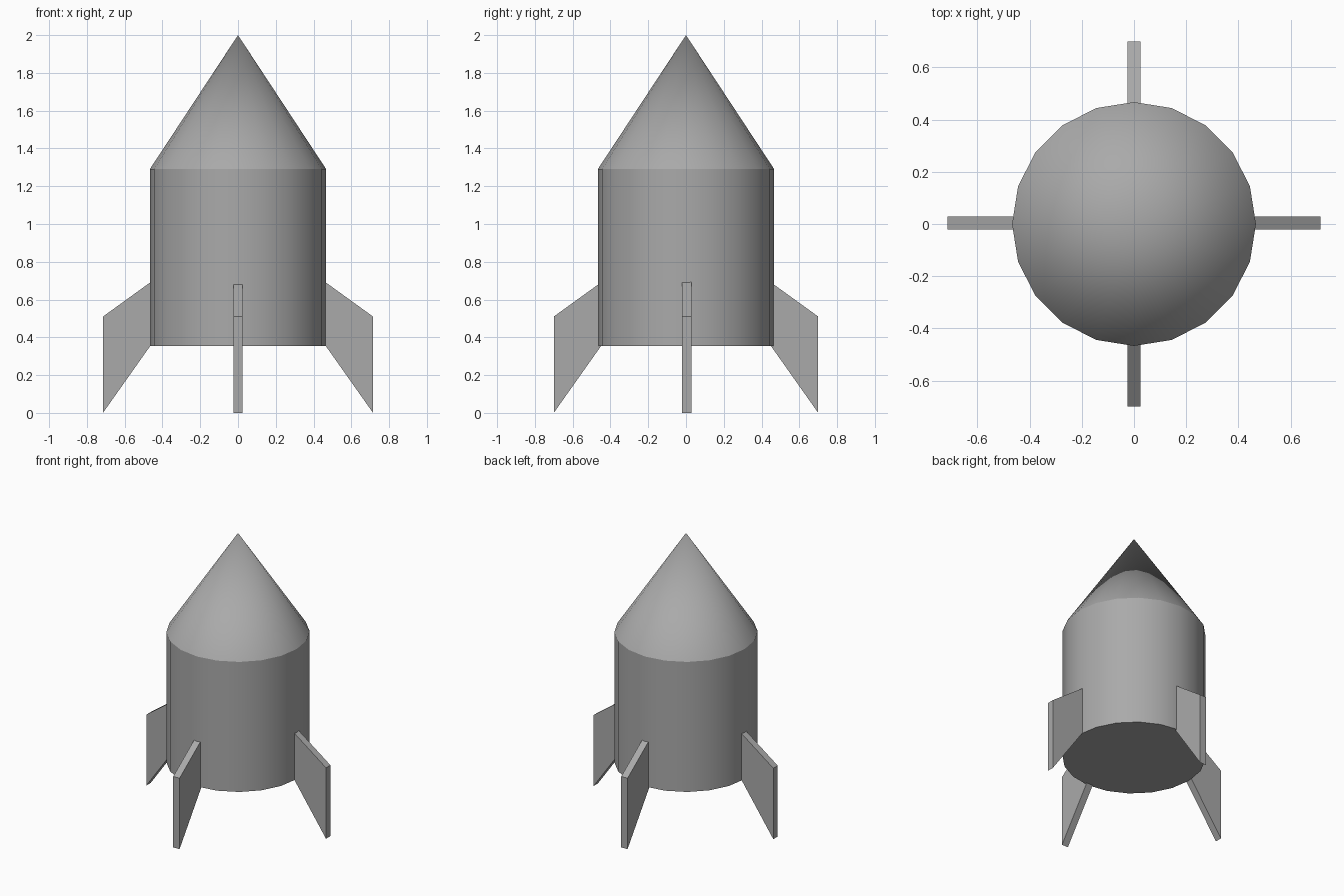
import bpy, bmesh, math
from mathutils import Matrix

# Remove the default cube
cube = bpy.data.objects.get("Cube")
if cube:
    bpy.data.objects.remove(cube, do_unlink=True)

SIDES = 20
RADIUS = 0.467
BODY_BOTTOM, BODY_TOP, TIP = 0.355, 1.29, 2.0
FIN_THICKNESS = 0.05

grey = bpy.data.materials.new("plain_grey")
grey.use_nodes = True
colour = (0.4, 0.4, 0.4, 1)
grey.diffuse_color = colour
grey.node_tree.nodes["Principled BSDF"].inputs["Base Color"].default_value = colour


def add_object(name, bm, smooth=False):
    bmesh.ops.recalc_face_normals(bm, faces=bm.faces)
    mesh = bpy.data.meshes.new(name)
    bm.to_mesh(mesh)
    bm.free()
    mesh.materials.append(grey)
    obj = bpy.data.objects.new(name, mesh)
    bpy.context.collection.objects.link(obj)
    if smooth:
        bpy.ops.object.select_all(action="DESELECT")
        obj.select_set(True)
        bpy.context.view_layer.objects.active = obj
        bpy.ops.object.shade_smooth_by_angle(angle=math.radians(30))
    return obj


def ring(bm, z):
    step = math.tau / SIDES
    return [bm.verts.new((RADIUS * math.cos(i * step), RADIUS * math.sin(i * step), z))
            for i in range(SIDES)]


# Body: closed cylinder
bm = bmesh.new()
low, high = ring(bm, BODY_BOTTOM), ring(bm, BODY_TOP)
for i in range(SIDES):
    j = (i + 1) % SIDES
    bm.faces.new((low[i], low[j], high[j], high[i]))
bm.faces.new(low[::-1])
bm.faces.new(high)
add_object("body", bm, smooth=True)

# Nose cone: open fan sharing one tip vertex
bm = bmesh.new()
base = ring(bm, BODY_TOP)
tip = bm.verts.new((0, 0, TIP))
for i in range(SIDES):
    bm.faces.new((base[i], base[(i + 1) % SIDES], tip))
add_object("nose_cone", bm, smooth=True)


# Fins: swept profile extruded to a slab, then turned into place
def add_fin(name, reach, quarter_turns, shift_y):
    bm = bmesh.new()
    inner = reach - 0.27
    profile = [(reach, 0), (reach, 0.51), (inner, 0.705), (inner, 0.382)]
    face = bm.faces.new([bm.verts.new((x, -FIN_THICKNESS / 2, z)) for x, z in profile])
    extruded = bmesh.ops.extrude_face_region(bm, geom=[face])["geom"]
    verts = [v for v in extruded if isinstance(v, bmesh.types.BMVert)]
    bmesh.ops.translate(bm, verts=verts, vec=(0, FIN_THICKNESS, 0))
    turn = Matrix.Rotation(quarter_turns * math.pi / 2, 4, "Z")
    bm.transform(Matrix.Translation((0, shift_y, 0)) @ turn)
    add_object(name, bm)


add_fin("left_fin", 0.715, 0, 0.004)
add_fin("back_fin", 0.70, 1, 0)
add_fin("right_fin", 0.715, 2, 0.004)
add_fin("front_fin", 0.70, 3, 0)
